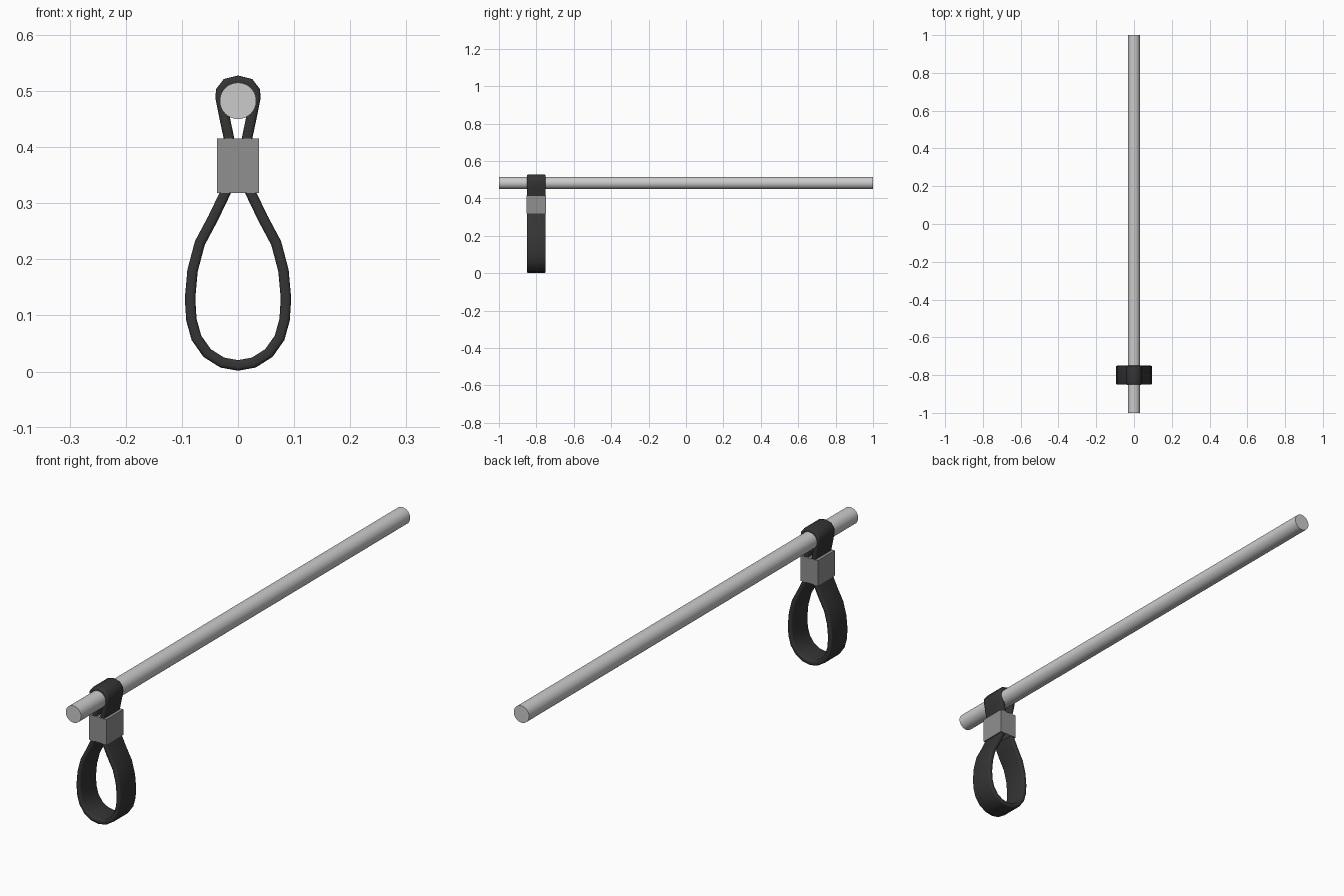
import bpy, bmesh, math
from mathutils import Vector

if "Cube" in bpy.data.objects:
    bpy.data.objects.remove(bpy.data.objects["Cube"])

STRAP_Y = -0.80


def colour(obj, name, value):
    mat = bpy.data.materials.new(name)
    mat.diffuse_color = (value, value, value, 1)
    mat.use_nodes = True
    mat.node_tree.nodes["Principled BSDF"].inputs["Base Color"].default_value = mat.diffuse_color
    obj.data.materials.append(mat)


def smooth(obj, angle):
    bpy.ops.object.select_all(action='DESELECT')
    obj.select_set(True)
    bpy.context.view_layer.objects.active = obj
    bpy.ops.object.shade_smooth_by_angle(angle=math.radians(angle))


def rounded_section(half_thick, half_width, radius, steps=3):
    """Rounded rectangle as (thickness, width) offsets."""
    pts = []
    for i, (sx, sy) in enumerate([(1, 1), (-1, 1), (-1, -1), (1, -1)]):
        for k in range(steps + 1):
            a = math.pi / 2 * (i + k / steps)
            pts.append((sx * (half_thick - radius) + radius * math.cos(a),
                        sy * (half_width - radius) + radius * math.sin(a)))
    return pts


def sweep_loop(name, path, section, y):
    """Sweep a section around a closed path in the xz plane."""
    bm = bmesh.new()
    rings, n, m = [], len(path), len(section)
    for i in range(n):
        p = Vector(path[i])
        d0 = (p - Vector(path[i - 1])).normalized()
        d1 = (Vector(path[(i + 1) % n]) - p).normalized()
        t = (d0 + d1).normalized()
        side = Vector((t.y, -t.x)) / max(t.dot(d1), 0.7)
        rings.append([bm.verts.new((p.x + side.x * u, y + v, p.y + side.y * u))
                      for u, v in section])
    for i in range(n):
        a, b = rings[i], rings[(i + 1) % n]
        for j in range(m):
            k = (j + 1) % m
            bm.faces.new((a[j], a[k], b[k], b[j]))
    bmesh.ops.recalc_face_normals(bm, faces=bm.faces)
    mesh = bpy.data.meshes.new(name)
    bm.to_mesh(mesh)
    bm.free()
    obj = bpy.data.objects.new(name, mesh)
    bpy.context.collection.objects.link(obj)
    return obj


# Long horizontal rail
bpy.ops.mesh.primitive_cylinder_add(vertices=32, radius=0.0325, depth=2,
                                    location=(0, 0, 0.4825),
                                    rotation=(math.pi / 2, 0, 0))
rail = bpy.context.object
rail.name = "rail"
smooth(rail, 30)

# Strap: hand loop below, neck in the clamp, small loop over the rail
half = [(0.028, 0.016), (0.055, 0.033), (0.074, 0.060), (0.083, 0.092),
        (0.0855, 0.13), (0.081, 0.18), (0.068, 0.229), (0.044, 0.274),
        (0.021, 0.322), (0.0105, 0.35), (0.0105, 0.385), (0.016, 0.415),
        (0.025, 0.458), (0.031, 0.488), (0.030, 0.500), (0.020, 0.513)]
path = [(0, 0.011)] + half + [(0, 0.518)] + [(-x, z) for x, z in reversed(half)]
strap = sweep_loop("strap", path, rounded_section(0.0093, 0.05, 0.006), STRAP_Y)
colour(strap, "dark_strap", 0.035)
smooth(strap, 40)

# Clamp block gathering the strap
bpy.ops.mesh.primitive_cube_add(size=1, location=(0, STRAP_Y, 0.3665))
clamp = bpy.context.object
clamp.name = "clamp_block"
clamp.scale = (0.074, 0.103, 0.097)
colour(clamp, "clamp_grey", 0.28)
